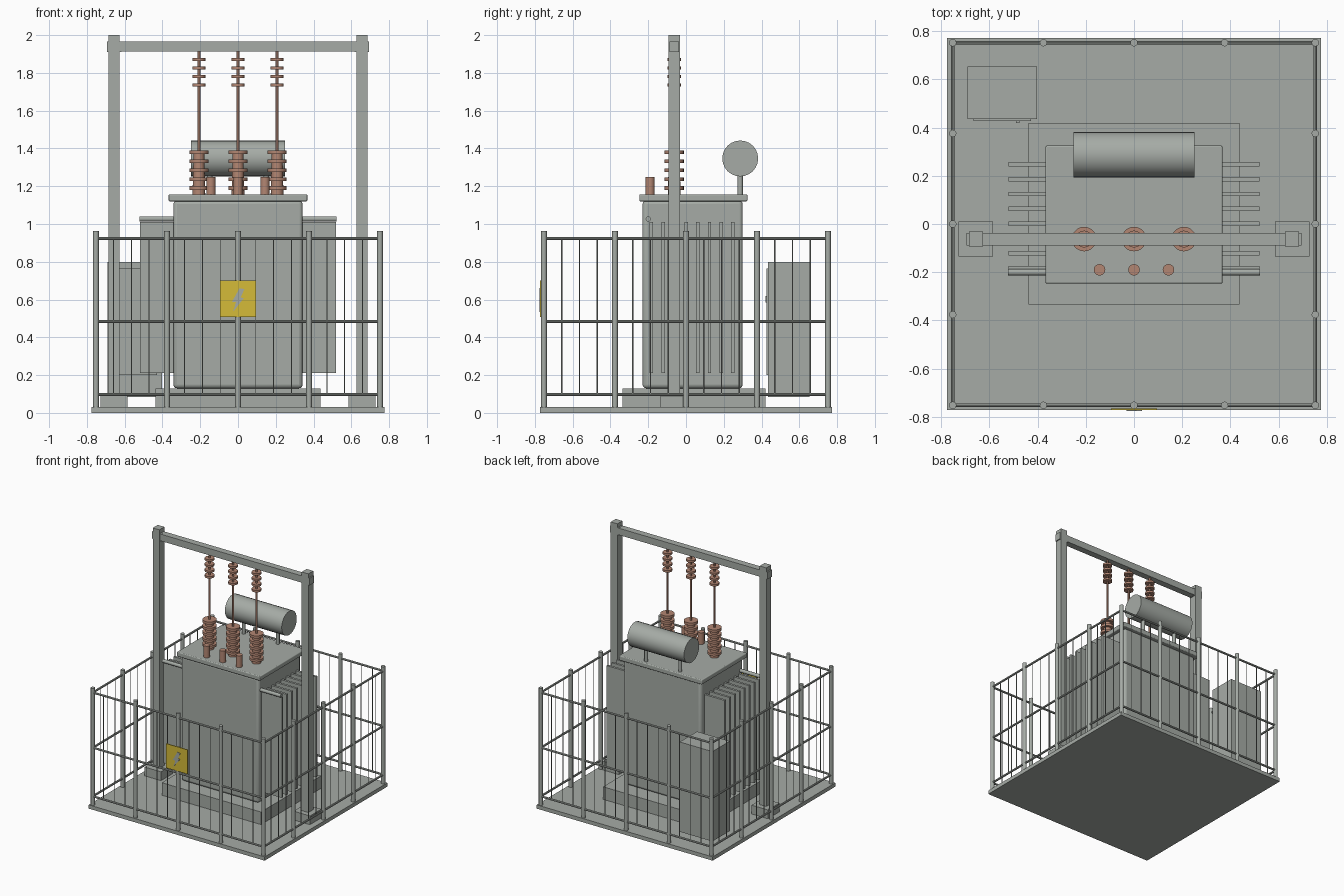
import bpy, bmesh
from math import pi
from mathutils import Matrix, Vector

cube = bpy.data.objects.get("Cube")
if cube:
    bpy.data.objects.remove(cube, do_unlink=True)


def material(name, rgb):
    m = bpy.data.materials.new(name)
    m.use_nodes = True
    m.diffuse_color = (*rgb, 1)
    m.node_tree.nodes["Principled BSDF"].inputs["Base Color"].default_value = (*rgb, 1)
    return m


GREY = material("painted grey", (0.38, 0.41, 0.38))
COPPER = material("insulator brown", (0.45, 0.24, 0.17))
YELLOW = material("warning yellow", (0.66, 0.5, 0.04))


class Part:
    """Collects boxes and rods into one named mesh object."""

    def __init__(self, name, mat):
        self.name, self.mat, self.bm = name, mat, bmesh.new()

    def box(self, x, y, z):
        lo, hi = Vector((x[0], y[0], z[0])), Vector((x[1], y[1], z[1]))
        m = Matrix.Translation((lo + hi) / 2) @ Matrix.Diagonal((*(hi - lo), 1))
        bmesh.ops.create_cube(self.bm, size=1, matrix=m)

    def rod(self, a, b, r, sides=12, r2=None):
        a, b = Vector(a), Vector(b)
        turn = (b - a).to_track_quat('Z', 'Y').to_matrix().to_4x4()
        bmesh.ops.create_cone(self.bm, cap_ends=True, segments=sides, radius1=r,
                              radius2=r if r2 is None else r2, depth=(b - a).length,
                              matrix=Matrix.Translation((a + b) / 2) @ turn)

    def done(self, bevel=0, smooth=False):
        mesh = bpy.data.meshes.new(self.name)
        self.bm.to_mesh(mesh)
        self.bm.free()
        mesh.materials.append(self.mat)
        ob = bpy.data.objects.new(self.name, mesh)
        bpy.context.collection.objects.link(ob)
        if bevel:
            mod = ob.modifiers.new("rounded edges", 'BEVEL')
            mod.width, mod.segments = bevel, 3
        if smooth:
            bpy.ops.object.select_all(action='DESELECT')
            ob.select_set(True)
            bpy.context.view_layer.objects.active = ob
            bpy.ops.object.shade_smooth_by_angle(angle=pi / 5)
        return ob


def single_box(name, x, y, z, mat=GREY, bevel=0):
    p = Part(name, mat)
    p.box(x, y, z)
    return p.done(bevel, bevel > 0)


# Ground slab, plinth, tank and lid
single_box("base_slab", (-0.775, 0.775), (-0.772, 0.772), (0, 0.03))
single_box("tank_plinth", (-0.437, 0.437), (-0.335, 0.42), (0.03, 0.13))
single_box("tank", (-0.342, 0.342), (-0.23, 0.3), (0.13, 1.125), bevel=0.02)
single_box("tank_lid", (-0.367, 0.367), (-0.247, 0.325), (1.12, 1.157), bevel=0.006)

# Cooling fins and header pipe on both sides
fins = Part("cooling_fins", GREY)
pipes = Part("header_pipes", GREY)
for s in (-1, 1):
    for i in range(8):
        y = -0.183 + i * 0.0615
        fins.box(sorted((s * 0.33, s * 0.52)), (y - 0.009, y + 0.009), (0.21, 1.01))
    pipes.rod((s * 0.33, -0.2, 1.027), (s * 0.522, -0.2, 1.027), 0.014)
fins.done()
pipes.done(smooth=True)

# Oil conservator drum on two legs
drum = Part("conservator_drum", GREY)
drum.rod((-0.25, 0.287, 1.347), (0.25, 0.287, 1.347), 0.095, 24)
drum.done(smooth=True)
legs = Part("conservator_legs", GREY)
for x in (-0.15, 0.15):
    legs.rod((x, 0.287, 1.15), (x, 0.287, 1.28), 0.014)
legs.done(smooth=True)

# High voltage bushings, conductors and hanging insulators
GY = -0.0625
bushings = Part("high_voltage_bushings", COPPER)
conductors = Part("conductor_rods", COPPER)
hangers = Part("hanging_insulators", COPPER)
small = Part("low_voltage_bushings", COPPER)


def sheds(part, x, levels, r, half):
    for z in levels:
        part.rod((x, GY, z - half), (x, GY, z + half), r, 20)


for i in (-1, 0, 1):
    x = i * 0.207
    bushings.rod((x, GY, 1.15), (x, GY, 1.385), 0.034, 16, 0.028)
    sheds(bushings, x, [1.19 + k * 0.0475 for k in range(5)], 0.051, 0.01)
    conductors.rod((x, GY, 1.38), (x, GY, 1.915), 0.009, 10)
    sheds(hangers, x, [1.737 + k * 0.0445 for k in range(4)], 0.035, 0.008)
    small.rod((i * 0.143, -0.19, 1.15), (i * 0.143, -0.19, 1.25), 0.024, 16)
for p in (bushings, conductors, hangers, small):
    p.done(smooth=True)

# Gantry: posts, footings and crossbeam
posts = Part("gantry_posts", GREY)
feet = Part("gantry_footings", GREY)
clamps = Part("gantry_clamps", GREY)
for c in (-0.656, 0.656):
    posts.box((c - 0.029, c + 0.029), (GY - 0.031, GY + 0.031), (0.03, 2))
    feet.box((c - 0.072, c + 0.072), (GY - 0.072, GY + 0.072), (0.03, 0.1))
    clamps.box((c - 0.038, c + 0.038), (GY - 0.026, GY + 0.026), (1.91, 1.967))
for p in (posts, feet, clamps):
    p.done()
single_box("gantry_beam", (-0.65, 0.65), (GY - 0.026, GY + 0.026), (1.912, 1.966))

# Control cabinet with door and handle
single_box("control_cabinet", (-0.69, -0.402), (0.435, 0.653), (0.085, 0.8))
single_box("cabinet_door", (-0.665, -0.428), (0.427, 0.436), (0.2, 0.765))
single_box("cabinet_handle", (-0.49, -0.475), (0.42, 0.428), (0.585, 0.62))

# Perimeter fence
E, STEP = 0.752, 0.376
fence_posts = Part("fence_posts", GREY)
rails = Part("fence_rails", GREY)
pickets = Part("fence_pickets", GREY)
corners = [(-E, -E), (E, -E), (E, E), (-E, E)]
for k in range(4):
    a, b = Vector(corners[k]), Vector(corners[(k + 1) % 4])
    for z in (0.097, 0.484, 0.923):
        rails.rod((*a, z), (*b, z), 0.008, 8)
    for i in range(16):
        p = a.lerp(b, i / 16)
        if i % 4 == 0:
            fence_posts.rod((*p, 0.03), (*p, 0.962), 0.0155)
        else:
            pickets.rod((*p, 0.097), (*p, 0.923), 0.003, 6)
for p in (fence_posts, rails, pickets):
    p.done(smooth=True)

# Warning sign with a bolt symbol
single_box("warning_sign", (-0.095, 0.095), (-0.772, -0.765), (0.507, 0.7), YELLOW)
bolt = Part("warning_bolt", GREY)
outline = [(0.008, 0.66), (0.034, 0.655), (0.014, 0.612), (0.03, 0.607),
           (-0.026, 0.535), (-0.01, 0.588), (-0.032, 0.588)]
face = bolt.bm.faces.new([bolt.bm.verts.new((x, -0.772, z)) for x, z in outline])
side = bmesh.ops.extrude_face_region(bolt.bm, geom=[face])
bmesh.ops.translate(bolt.bm, vec=(0, -0.003, 0),
                    verts=[v for v in side["geom"] if isinstance(v, bmesh.types.BMVert)])
bmesh.ops.recalc_face_normals(bolt.bm, faces=bolt.bm.faces)
bolt.done()
